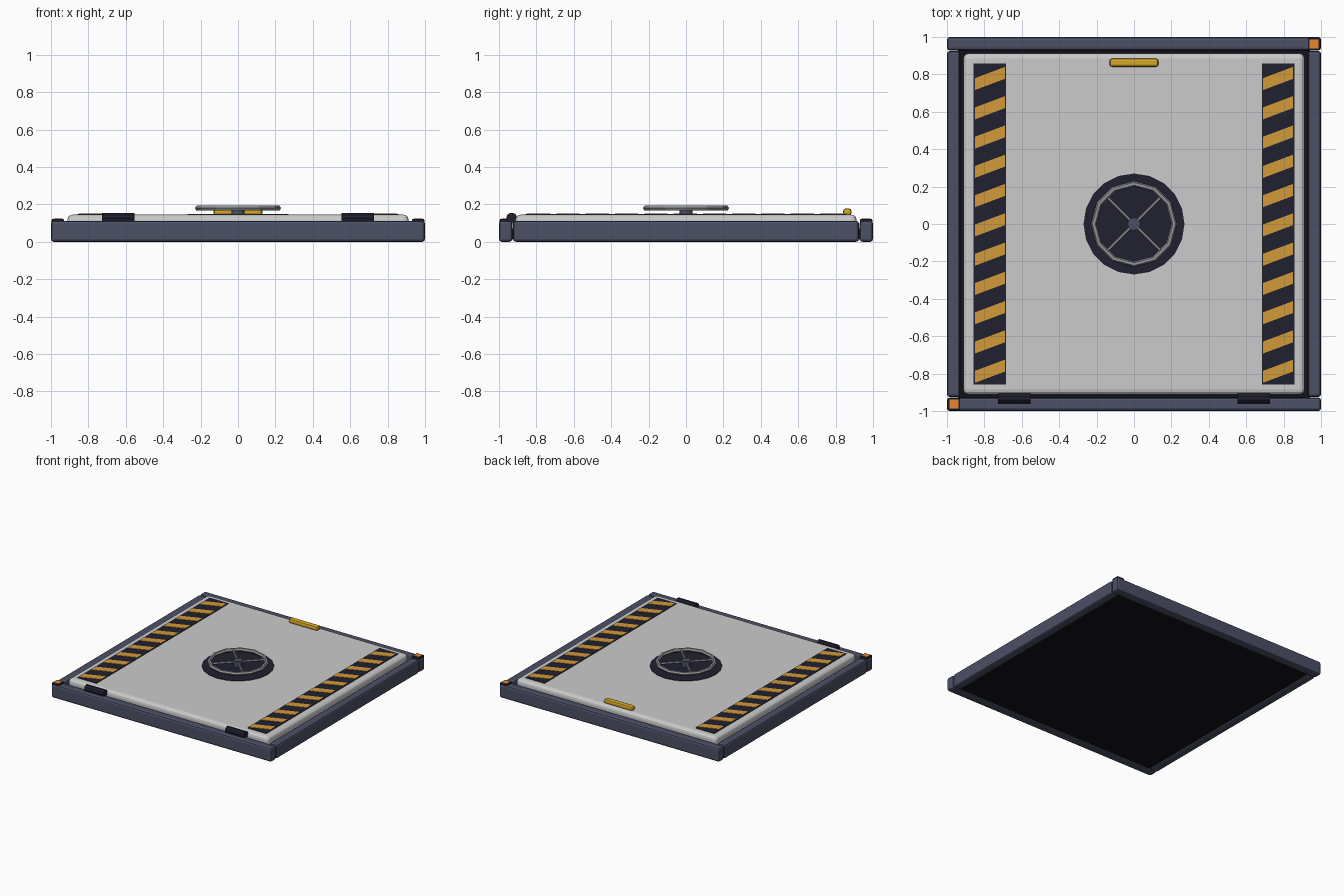
import bpy, bmesh
from math import pi, cos, sin, radians
from mathutils import Matrix

if "Cube" in bpy.data.objects:
    bpy.data.objects.remove(bpy.data.objects["Cube"])


def mat(name, rgb):
    m = bpy.data.materials.new(name)
    m.diffuse_color = (*rgb, 1)
    m.use_nodes = True
    m.node_tree.nodes["Principled BSDF"].inputs["Base Color"].default_value = m.diffuse_color
    return m


FRAME = mat("frame_blue", (0.07, 0.08, 0.13))
DARK = mat("dark_navy", (0.014, 0.015, 0.03))
BLACK = mat("underside", (0.006, 0.006, 0.011))
HAZARD = mat("hazard_orange", (0.65, 0.32, 0.04))
YELLOW = mat("handle_yellow", (0.66, 0.38, 0.02))
LAMP = mat("lamp_orange", (0.8, 0.24, 0.03))
STEEL = mat("wheel_steel", (0.3, 0.3, 0.32))


def finish(name, bm, m, bevel=0, segs=2):
    bmesh.ops.recalc_face_normals(bm, faces=bm.faces[:])
    me = bpy.data.meshes.new(name)
    bm.to_mesh(me)
    bm.free()
    ob = bpy.data.objects.new(name, me)
    bpy.context.collection.objects.link(ob)
    if m:
        me.materials.append(m)
    if bevel:
        b = ob.modifiers.new("bevel", 'BEVEL')
        b.width, b.segments, b.limit_method = bevel, segs, 'ANGLE'
    return ob


def box(name, x, y, z, m=None, bevel=0, segs=2):
    """Box from (min, max) ranges."""
    bm = bmesh.new()
    mid = [(r[0] + r[1]) / 2 for r in (x, y, z)]
    size = [r[1] - r[0] for r in (x, y, z)]
    bmesh.ops.create_cube(bm, size=1, matrix=Matrix.Translation(mid) @ Matrix.Diagonal((*size, 1)))
    return finish(name, bm, m, bevel, segs)


def cyl(name, loc, r, depth, n, m=None, rot=None, bevel=0):
    bm = bmesh.new()
    M = Matrix.Translation(loc) @ (rot or Matrix())
    bmesh.ops.create_cone(bm, cap_ends=True, segments=n, radius1=r, radius2=r, depth=depth, matrix=M)
    return finish(name, bm, m, bevel)


# frame rails
for s, n in ((-1, "front"), (1, "back")):
    box(n + "_rail", (-1, 1), sorted((s * 0.928, s)), (0, 0.112), FRAME, 0.015)
for s, n in ((-1, "left"), (1, "right")):
    box(n + "_rail", sorted((s * 0.93, s)), (-0.925, 0.925), (0, 0.112), FRAME, 0.015)

# dark base and door panel
box("base_plate", (-0.94, 0.94), (-0.94, 0.94), (0.012, 0.07), BLACK)
box("door_panel", (-0.912, 0.912), (-0.912, 0.912), (0.06, 0.145), None, 0.028, 3)

# hazard strips with slanted stripes
for s, n in ((-1, "left"), (1, "right")):
    box(n + "_hazard_strip", sorted((s * 0.685, s * 0.858)), (-0.858, 0.858), (0.14, 0.149), DARK)
    bm = bmesh.new()
    a, b = sorted((s * 0.69, s * 0.85))
    for i in range(11):
        c = -0.787 + 0.1565 * i
        pts = ((a, c - 0.062), (b, c - 0.002), (b, c + 0.062), (a, c + 0.002))
        f = bm.faces.new([bm.verts.new((x, y, 0.147)) for x, y in pts])
        top = bmesh.ops.extrude_face_region(bm, geom=[f])["geom"]
        bmesh.ops.translate(bm, vec=(0, 0, 0.005), verts=[v for v in top if isinstance(v, bmesh.types.BMVert)])
    finish(n + "_hazard_stripes", bm, HAZARD)

# wheel mount, hub and ring
cyl("wheel_mount", (0, 0, 0.145), 0.27, 0.008, 20, DARK)
cyl("wheel_hub", (0, 0, 0.17), 0.035, 0.05, 12, FRAME)
bm = bmesh.new()
N, K, R, r = 12, 6, 0.215, 0.015
rings = [[bm.verts.new(((R + r * cos(2 * pi * k / K)) * cos(2 * pi * i / N),
                        (R + r * cos(2 * pi * k / K)) * sin(2 * pi * i / N),
                        0.18 + r * sin(2 * pi * k / K))) for k in range(K)] for i in range(N)]
for i in range(N):
    for k in range(K):
        p, q = rings[i], rings[(i + 1) % N]
        bm.faces.new((p[k], q[k], q[(k + 1) % K], p[(k + 1) % K]))
finish("wheel_ring", bm, STEEL)
for i in range(2):
    rot = Matrix.Rotation(radians(45 + 90 * i), 4, 'Z') @ Matrix.Rotation(pi / 2, 4, 'Y')
    cyl(f"wheel_spoke_{i + 1}", (0, 0, 0.18), 0.009, 0.43, 6, STEEL, rot)

# pull handle
box("pull_handle", (-0.131, 0.131), (0.84, 0.885), (0.14, 0.178), YELLOW, 0.014, 2)

# hinges
for s, n in ((-1, "left"), (1, "right")):
    cyl(n + "_hinge", (s * 0.64, -0.932, 0.127), 0.029, 0.172, 10, DARK, Matrix.Rotation(pi / 2, 4, 'Y'))

# corner lamps
for s, n in ((-1, "front_left"), (1, "back_right")):
    for part, h, z, m in (("housing", 0.033, (0.1, 0.121), DARK), ("lamp", 0.024, (0.11, 0.124), LAMP)):
        e = sorted((s * 0.963 - h, s * 0.963 + h))
        box(f"{n}_{part}", e, e, z, m, 0.004 if part == "housing" else 0)
